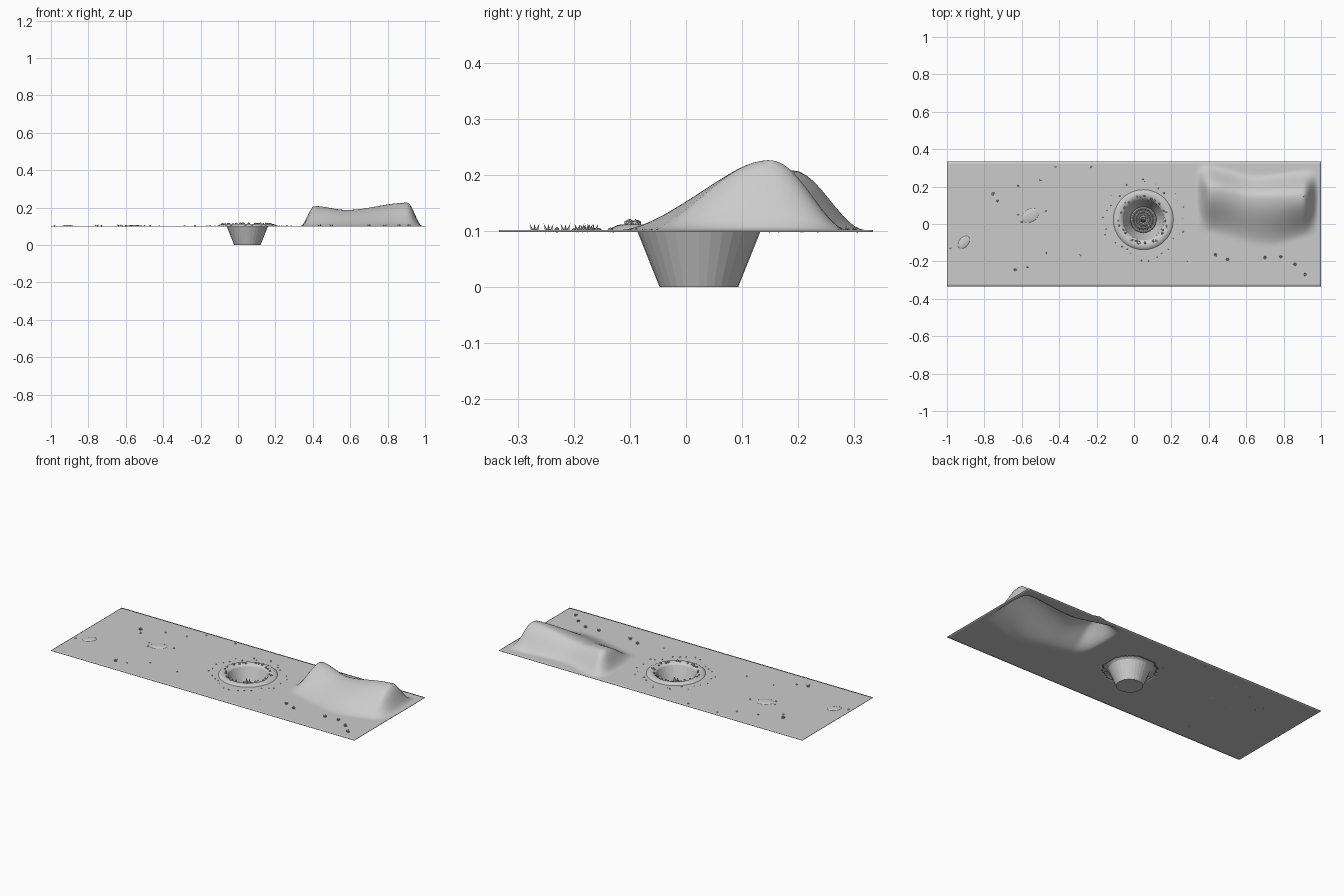
import bpy, bmesh, math, random
from mathutils import Matrix, Vector

if "Cube" in bpy.data.objects:
    bpy.data.objects.remove(bpy.data.objects["Cube"])

random.seed(4)
CX, CY, G = 0.05, 0.023, 0.1      # pit centre and ground level


def finish(name, bm, smooth=True, angle=40):
    me = bpy.data.meshes.new(name)
    bm.normal_update()
    bm.to_mesh(me)
    bm.free()
    ob = bpy.data.objects.new(name, me)
    bpy.context.collection.objects.link(ob)
    if smooth:
        bpy.ops.object.select_all(action='DESELECT')
        ob.select_set(True)
        bpy.context.view_layer.objects.active = ob
        bpy.ops.object.shade_smooth_by_angle(angle=math.radians(angle))
    return ob


def lerp(pts, x):
    # smooth interpolation through control points
    if x <= pts[0][0]:
        return pts[0][1]
    for (a, va), (b, vb) in zip(pts, pts[1:]):
        if x <= b:
            t = (x - a) / (b - a)
            t = t * t * (3 - 2 * t)
            return va + (vb - va) * t
    return pts[-1][1]


def lathe(name, prof, n=36, smooth=True):
    bm = bmesh.new()
    vs = [bm.verts.new((r, 0, z)) for r, z in prof]
    es = [bm.edges.new(p) for p in zip(vs, vs[1:])]
    bmesh.ops.spin(bm, geom=vs + es, cent=(0, 0, 0), axis=(0, 0, 1),
                   angle=2 * math.pi, steps=n)
    bmesh.ops.remove_doubles(bm, verts=bm.verts, dist=1e-5)
    bmesh.ops.recalc_face_normals(bm, faces=bm.faces)
    bmesh.ops.translate(bm, verts=bm.verts, vec=(CX, CY, 0))
    return finish(name, bm, smooth)


def pebble(bm, x, y, z, r):
    m = (Matrix.Translation((x, y, z)) @ Matrix.Rotation(random.random() * 6, 4, 'Z')
         @ Matrix.Diagonal((1, random.uniform(.65, 1), random.uniform(.6, .9), 1)))
    bmesh.ops.create_icosphere(bm, subdivisions=1, radius=r, matrix=m)


# desert floor with the dune raised out of it
HEIGHT = [(.335, 0), (.41, .107), (.58, .086), (.905, .125), (.985, 0)]
CREST = [(.38, .19), (.65, .145), (.9, .15), (.98, .16)]
FRONT = [(.34, -.04), (.72, -.12), (.98, -.06)]
BACK = [(.36, .32), (.65, .26), (.98, .29)]


def dune(x, y):
    h, c, f, b = (lerp(t, x) for t in (HEIGHT, CREST, FRONT, BACK))
    if y <= f or y >= b:
        return 0
    t = (y - f) / (c - f) if y < c else (b - y) / (b - c)
    return h * math.sin(t * math.pi / 2) ** 1.7


bm = bmesh.new()
bmesh.ops.create_grid(bm, x_segments=150, y_segments=50, size=1,
                      matrix=Matrix.Diagonal((1, 1 / 3, 1, 1)))
hole = [f for f in bm.faces
        if (f.calc_center_median().xy - Vector((CX, CY))).length < .143]
bmesh.ops.delete(bm, geom=hole, context='FACES')
for v in bm.verts:
    v.co.z = G + dune(v.co.x, v.co.y)
floor = finish("desert_floor", bm)
sol = floor.modifiers.new("thickness", 'SOLIDIFY')
sol.thickness = .003
sol.offset = 0

# raised sand rim and the funnel-shaped pit
lathe("pit_rim", [(.163, .099), (.157, .105), (.147, .110), (.137, .112),
                  (.126, .110), (.116, .105), (.110, .099)], 48)
lathe("pit_wall", [(.11, G), (.07, 0), (0, 0)], 32, False)

# mouth rings at the bottom of the pit
for i, (r, w, z) in enumerate([(.062, .008, .018), (.044, .007, .022), (.028, .006, .028)]):
    ring = [(r + w * math.cos(a), z + w * math.sin(a))
            for a in (k * math.pi / 4 for k in range(9))]
    lathe("mouth_ring_%d" % (i + 1), ring, 32)

# teeth pointing inward in two circles
bm = bmesh.new()
for n, r, z in ((16, .052, .03), (10, .036, .033)):
    for k in range(n):
        a = 2 * math.pi * k / n
        m = (Matrix.Translation((CX + r * math.cos(a), CY + r * math.sin(a), z))
             @ Matrix.Rotation(a, 4, 'Z') @ Matrix.Rotation(-.7, 4, 'Y'))
        bmesh.ops.create_cone(bm, segments=6, radius1=.0035, radius2=0, depth=.016,
                              cap_ends=True, matrix=m)
finish("mouth_teeth", bm, False)

# central beak, two tapering halves
bm = bmesh.new()
for s in (-1, 1):
    m = (Matrix.Translation((CX + s * .007, CY, .048)) @ Matrix.Rotation(s * .15, 4, 'Y'))
    bmesh.ops.create_cone(bm, segments=8, radius1=.015, radius2=.002, depth=.056,
                          cap_ends=True, matrix=m)
finish("beak", bm, False)

# stones lying on the rim
bm = bmesh.new()
for k in range(26):
    a = 2 * math.pi * k / 26 + random.uniform(-.1, .1)
    r = random.uniform(.116, .135)
    big = random.uniform(.008, .011) if math.sin(a) < -.6 else random.uniform(.005, .008)
    pebble(bm, CX + r * math.cos(a), CY + r * math.sin(a), .114, big)
finish("rim_stones", bm, False)

# loose pebbles around the rim
bm = bmesh.new()
for k in range(30):
    a = 2 * math.pi * k / 30 + random.uniform(-.1, .1)
    r = random.uniform(.175, .225)
    pebble(bm, CX + r * math.cos(a), CY + r * math.sin(a), .102, random.uniform(.003, .006))
finish("loose_pebbles", bm, False)

# scattered desert pebbles
bm = bmesh.new()
for x, y in [(-.75, .165), (-.73, .125), (-.62, .205), (-.5, .235), (-.42, .305),
             (-.23, .305), (-.62, .05), (-.6, .01), (-.47, .07), (-.98, -.13),
             (-.47, -.155), (-.285, -.165), (-.57, -.23), (.285, -.2)]:
    pebble(bm, x, y, .102, random.uniform(.005, .008))
finish("desert_pebbles", bm, False)

# small spiky tufts
bm = bmesh.new()
for x, y in [(.435, -.165), (.5, -.19), (.7, -.18), (.785, -.175), (.86, -.215),
             (.915, -.27), (-.635, -.245), (-.755, .16)]:
    for k in range(6):
        a = k * math.pi / 3
        m = (Matrix.Translation((x + .007 * math.cos(a), y + .007 * math.sin(a), .106))
             @ Matrix.Rotation(a, 4, 'Z') @ Matrix.Rotation(.4, 4, 'Y'))
        bmesh.ops.create_cone(bm, segments=4, radius1=.003, radius2=0,
                              depth=random.uniform(.01, .016), cap_ends=True, matrix=m)
finish("spiky_tufts", bm, False)

# two flat sand mounds
for i, (x, y, a, b, ang) in enumerate([(-.555, .045, .05, .035, 30), (-.91, -.098, .04, .026, 50)]):
    bm = bmesh.new()
    m = (Matrix.Translation((x, y, G)) @ Matrix.Rotation(math.radians(ang), 4, 'Z')
         @ Matrix.Diagonal((a, b, .007, 1)))
    bmesh.ops.create_uvsphere(bm, u_segments=24, v_segments=12, radius=1, matrix=m)
    bmesh.ops.bisect_plane(bm, geom=bm.verts[:] + bm.edges[:] + bm.faces[:],
                           plane_co=(0, 0, .0985), plane_no=(0, 0, -1), clear_outer=True)
    finish("sand_mound_%d" % (i + 1), bm)
